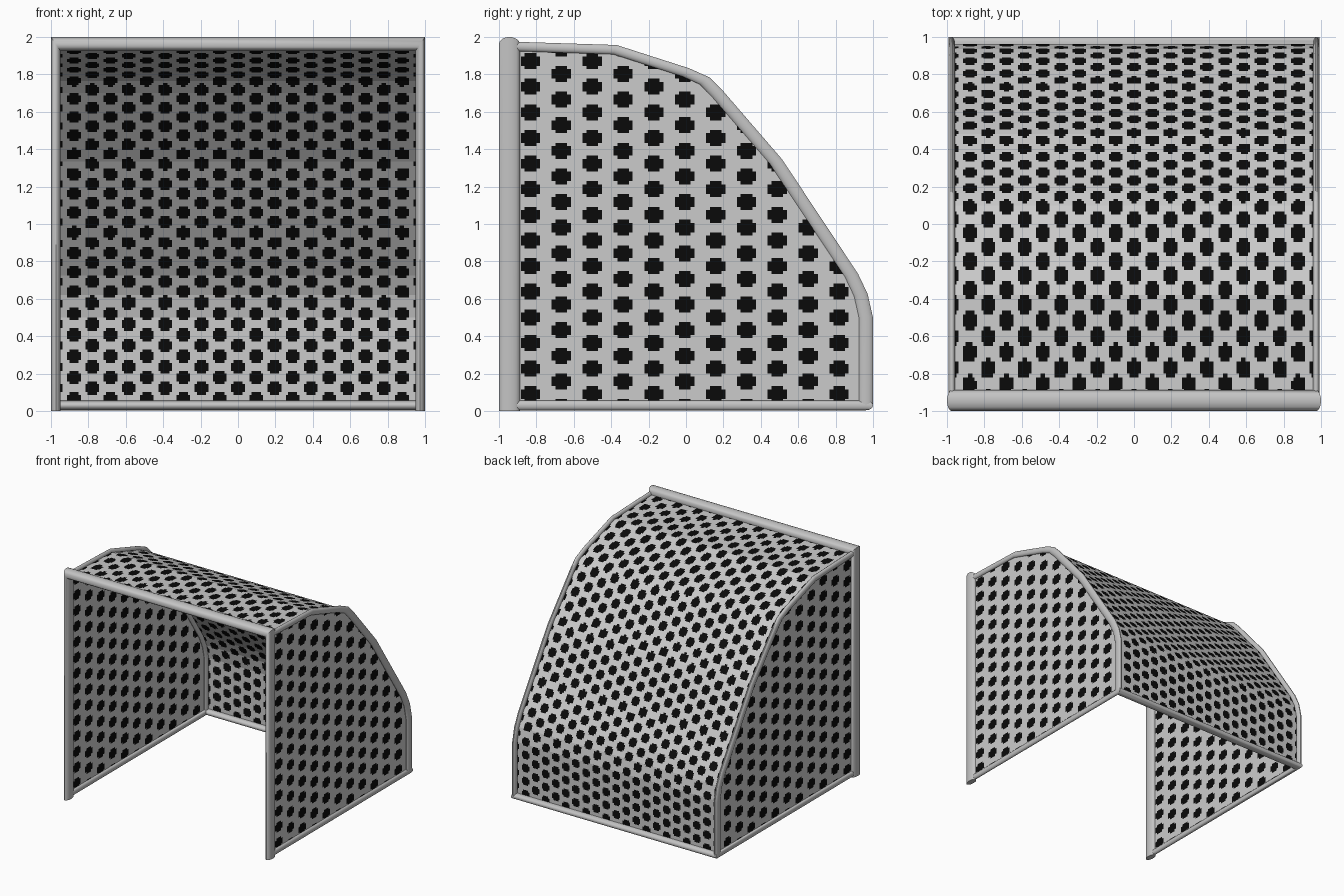
import bpy, bmesh, math
from mathutils import Vector

if "Cube" in bpy.data.objects:
    bpy.data.objects.remove(bpy.data.objects["Cube"])

S = Vector((0.026, 0.056, 0.038))      # tube half-sizes: the goal is squashed along x and z
PROFILE = [(-0.945, 1.95), (-0.38, 1.932), (0.0, 1.81), (0.10, 1.765), (0.165, 1.70),
           (0.48, 1.335), (0.885, 0.725), (0.935, 0.62), (0.962, 0.50), (0.962, 0.03)]


def material(name, v):
    m = bpy.data.materials.new(name)
    m.diffuse_color = (v, v, v, 1)
    m.use_nodes = True
    m.node_tree.nodes["Principled BSDF"].inputs["Base Color"].default_value = m.diffuse_color
    return m


FRAME = material("frame grey", 0.55)
NET = material("net grey", 0.60)
HOLE = material("net gap black", 0.003)


def make(name, bm, mats, smooth=False):
    me = bpy.data.meshes.new(name)
    bm.to_mesh(me)
    bm.free()
    ob = bpy.data.objects.new(name, me)
    bpy.context.collection.objects.link(ob)
    for m in mats:
        me.materials.append(m)
    if smooth:
        bpy.ops.object.select_all(action='DESELECT')
        ob.select_set(True)
        bpy.context.view_layer.objects.active = ob
        bpy.ops.object.shade_smooth_by_angle(angle=math.radians(40))
    return ob


def tube(name, path, normal, r, sides=14):
    """Mitred tube along a planar path, swept in unsquashed space."""
    pts = [Vector([c / s for c, s in zip(p, S)]) for p in path]
    n = Vector(normal)
    bm = bmesh.new()
    rings = []
    for i, p in enumerate(pts):
        a = (p - pts[max(i - 1, 0)]).normalized()
        b = (pts[min(i + 1, len(pts) - 1)] - p).normalized()
        t = (a + b).normalized()
        k = 1 / max(t.dot(a), t.dot(b))
        side = t.cross(n) * k
        ring = []
        for j in range(sides):
            w = 2 * math.pi * j / sides
            q = p + r * (math.cos(w) * n + math.sin(w) * side)
            ring.append(bm.verts.new(q * S))
        rings.append(ring)
    for A, B in zip(rings, rings[1:]):
        for j in range(sides):
            k = (j + 1) % sides
            bm.faces.new((A[j], A[k], B[k], B[j]))
    bm.faces.new(rings[0])
    bm.faces.new(rings[-1])
    bmesh.ops.recalc_face_normals(bm, faces=bm.faces)
    return make(name, bm, [FRAME], True)


def gap(u, v, pu, pv, ru, rv):
    """True inside a staggered rounded gap of the netting."""
    col = round(u / pu)
    dv = (v / pv - 0.5 * (col % 2) + 0.5) % 1 - 0.5
    return (abs(u - col * pu) / ru) ** 2.5 + (abs(dv) * pv / rv) ** 2.5 < 1


# front posts and crossbar
tube("front_frame", [(-0.974, -0.944, 0), (-0.974, -0.944, 1.962),
                     (0.974, -0.944, 1.962), (0.974, -0.944, 0)], (0, 1, 0), 1)
# bottom rails
tube("bottom_frame", [(-0.974, -0.944, 0.03), (-0.974, 0.962, 0.03),
                      (0.974, 0.962, 0.03), (0.974, -0.944, 0.03)], (0, 0, 1), 0.68)

for s, label in ((-1, "left"), (1, "right")):
    # curved side rail
    tube(label + "_side_rail", [(s * 0.974, y, z) for y, z in PROFILE], (1, 0, 0), 0.68)

    # side net: grid clipped to the profile
    bm = bmesh.new()
    dy, dz = 0.165 / 8, 0.137 / 8
    grid = [[bm.verts.new((s * 0.974, -0.945 + i * dy, 0.03 + j * dz))
             for j in range(114)] for i in range(95)]
    for i in range(94):
        for j in range(113):
            bm.faces.new((grid[i][j], grid[i + 1][j], grid[i + 1][j + 1], grid[i][j + 1]))
    for (y0, z0), (y1, z1) in zip(PROFILE, PROFILE[1:]):
        bmesh.ops.bisect_plane(bm, geom=bm.verts[:] + bm.edges[:] + bm.faces[:],
                               plane_co=(0, y0, z0), plane_no=(0, z0 - z1, y1 - y0),
                               clear_outer=True)
    for f in bm.faces:
        c = f.calc_center_median()
        f.material_index = int(gap(c.y + 0.83, c.z - 1.05, 0.165, 0.137, 0.053, 0.039))
    make(label + "_side_net", bm, [NET, HOLE])

# roof and back net: profile stepped evenly by unsquashed length
rows, length, step = [(*PROFILE[0], 0.0)], 0.0, 1.5 * 0.0375 / 0.038 / 8
for (y0, z0), (y1, z1) in zip(PROFILE, PROFILE[1:]):
    seg = math.hypot((y1 - y0) / S.y, (z1 - z0) / S.z)
    k = max(1, round(seg / step * 0.5))
    for i in range(1, k + 1):
        t = i / k
        rows.append((y0 + (y1 - y0) * t, z0 + (z1 - z0) * t, length + seg * t))
    length += seg
bm = bmesh.new()
nx = 160
grid = [[bm.verts.new((0.974 * (2 * i / nx - 1), y, z)) for i in range(nx + 1)] for y, z, _ in rows]
pitch = 3.03
for a in range(len(rows) - 1):
    v = (rows[a][2] + rows[a + 1][2]) / 2
    for i in range(nx):
        u = 0.974 * ((2 * i + 1) / nx - 1)
        f = bm.faces.new((grid[a][i], grid[a][i + 1], grid[a + 1][i + 1], grid[a + 1][i]))
        f.material_index = int(gap(u, v, 0.0975, pitch, 0.035, 0.95))
make("roof_and_back_net", bm, [NET, HOLE])
